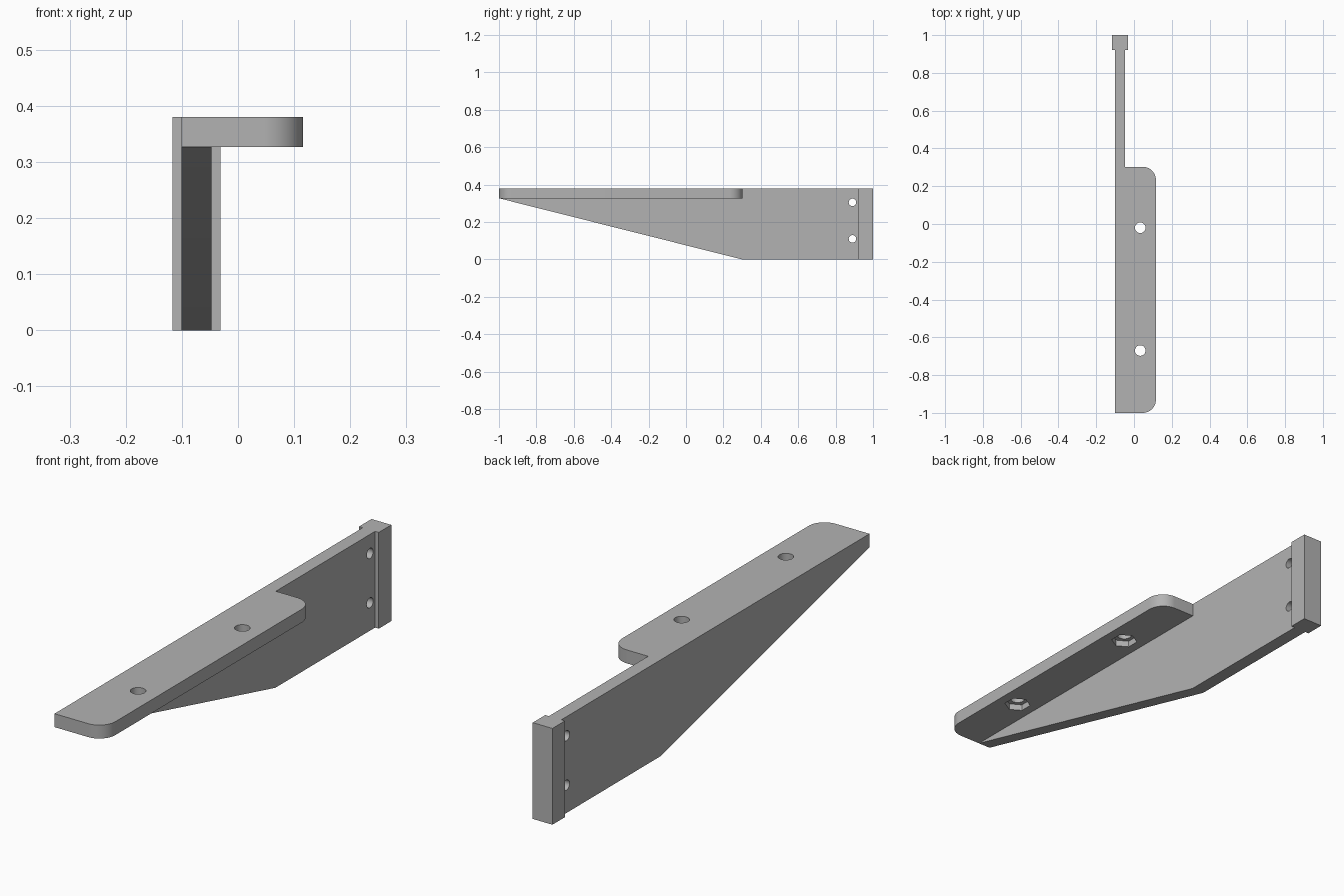
import bpy, bmesh, math
from mathutils import Matrix, Vector

if "Cube" in bpy.data.objects:
    bpy.data.objects.remove(bpy.data.objects["Cube"], do_unlink=True)

TOP, UNDER = 0.38, 0.327
WEB_L, WEB_R = -0.101, -0.047

grey = bpy.data.materials.new("plain grey")
grey.use_nodes = True
grey.diffuse_color = (0.45, 0.45, 0.45, 1)
grey.node_tree.nodes["Principled BSDF"].inputs["Base Color"].default_value = (0.45, 0.45, 0.45, 1)


def prism(name, points, offset):
    """Extrude a planar outline by an offset vector."""
    bm = bmesh.new()
    face = bm.faces.new([bm.verts.new(p) for p in points])
    ext = bmesh.ops.extrude_face_region(bm, geom=[face])
    verts = [g for g in ext["geom"] if isinstance(g, bmesh.types.BMVert)]
    bmesh.ops.translate(bm, verts=verts, vec=Vector(offset))
    bmesh.ops.recalc_face_normals(bm, faces=bm.faces)
    mesh = bpy.data.meshes.new(name)
    bm.to_mesh(mesh)
    bm.free()
    mesh.materials.append(grey)
    obj = bpy.data.objects.new(name, mesh)
    bpy.context.collection.objects.link(obj)
    return obj


def ring(radius, sides, turn=0):
    return [(radius * math.cos(turn + math.tau * i / sides),
             radius * math.sin(turn + math.tau * i / sides)) for i in range(sides)]


def combine(target, tool, operation):
    """Apply a boolean and remove the tool object."""
    tool.hide_render = True
    mod = target.modifiers.new("join", "BOOLEAN")
    mod.operation, mod.object, mod.solver = operation, tool, "EXACT"
    bpy.context.view_layer.objects.active = target
    bpy.ops.object.modifier_apply(modifier=mod.name)
    bpy.data.objects.remove(tool, do_unlink=True)


# Tapered upright web
side = [(-1, UNDER), (0.3, 0), (0.96, 0), (0.96, TOP), (-1, TOP)]
bracket = prism("shelf_bracket", [(WEB_L, y, z) for y, z in side], (WEB_R - WEB_L, 0, 0))

# Flat mounting flange with two rounded outer corners
R, EDGE, BACK = 0.07, 0.116, 0.303
outline = [(WEB_L, BACK), (WEB_L, -1)]
for cy, start in ((-1 + R, -90), (BACK - R, 0)):
    for i in range(17):
        a = math.radians(start + 90 * i / 16)
        outline.append((EDGE - R + R * math.cos(a), cy + R * math.sin(a)))
flange = prism("flange", [(x, y, UNDER) for x, y in outline], (0, 0, TOP - UNDER))
combine(bracket, flange, "UNION")

# Thick end block
block = [(-0.117, 0.922), (-0.031, 0.922), (-0.031, 1), (-0.117, 1)]
combine(bracket, prism("end_block", [(x, y, 0) for x, y in block], (0, 0, TOP)), "UNION")

# Screw holes with hexagonal nut pockets underneath
for cy in (-0.02, -0.67):
    hole = [(0.033 + x, cy + y, 0.25) for x, y in ring(0.028, 40)]
    combine(bracket, prism("screw_hole", hole, (0, 0, 0.2)), "DIFFERENCE")
    pocket = [(0.033 + x, cy + y, 0.3) for x, y in ring(0.05, 6, math.pi / 2)]
    combine(bracket, prism("nut_pocket", pocket, (0, 0, 0.052)), "DIFFERENCE")

# Cross holes through the web beside the end block
for cz in (0.11, 0.305):
    hole = [(-0.2, 0.89 + u, cz + v) for u, v in ring(0.02, 32)]
    combine(bracket, prism("cross_hole", hole, (0.3, 0, 0)), "DIFFERENCE")

# Smooth the curves, keep the edges sharp
bpy.ops.object.select_all(action="DESELECT")
bracket.select_set(True)
bpy.context.view_layer.objects.active = bracket
bpy.ops.object.shade_smooth_by_angle(angle=math.radians(30))
